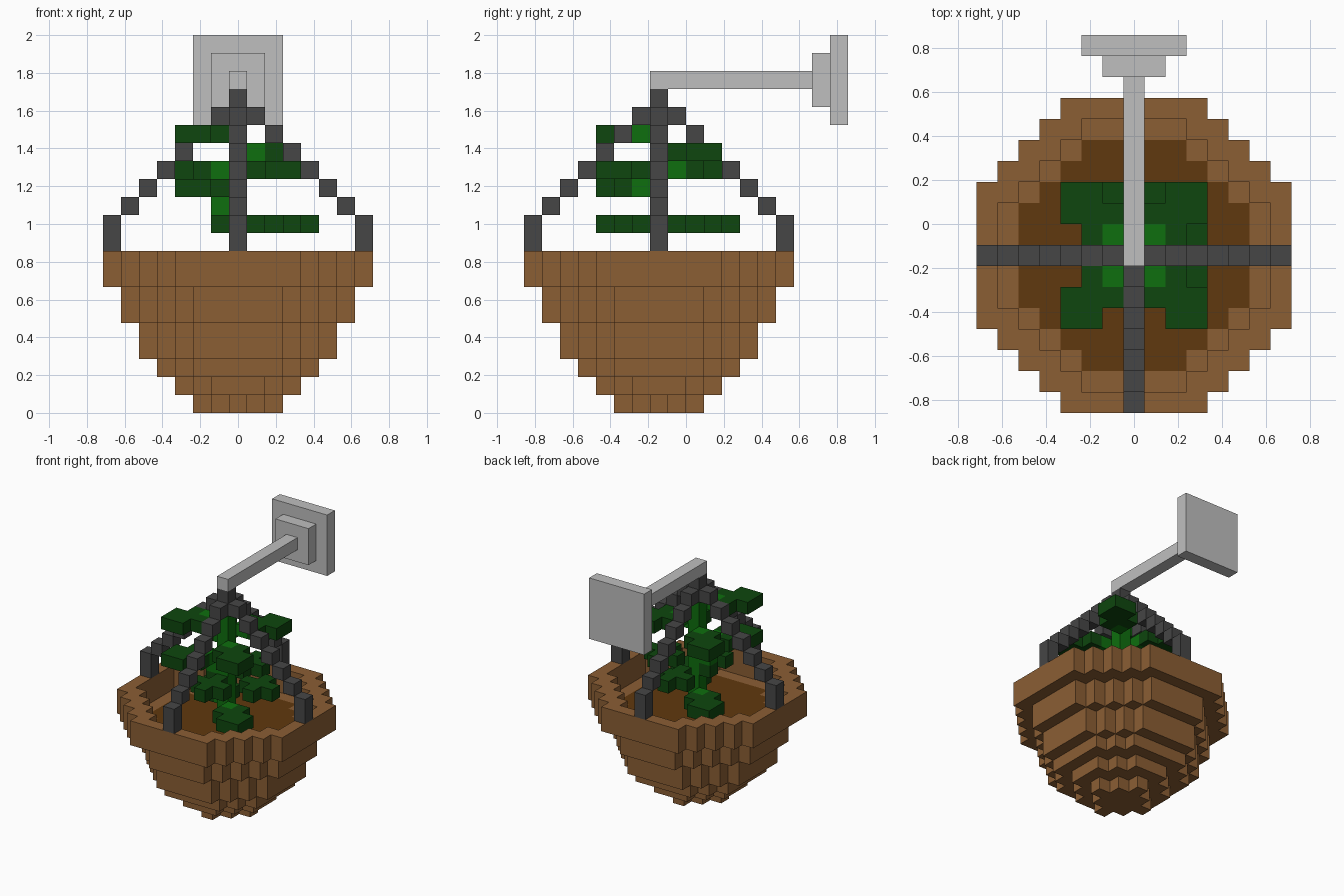
import bpy, bmesh, math
from mathutils import Vector

if "Cube" in bpy.data.objects:
    bpy.data.objects.remove(bpy.data.objects["Cube"], do_unlink=True)

V = 2 / 21            # block size
Y0 = -1.5 * V         # basket axis


def material(name, rgb):
    m = bpy.data.materials.new(name)
    m.use_nodes = True
    m.diffuse_color = (*rgb, 1)
    m.node_tree.nodes["Principled BSDF"].inputs["Base Color"].default_value = (*rgb, 1)
    return m


BROWN = material("basket brown", (0.258, 0.112, 0.034))
SOIL = material("soil brown", (0.117, 0.040, 0.0044))
IRON = material("dark grey", (0.061, 0.061, 0.061))
STEEL = material("light grey", (0.521, 0.521, 0.521))
LEAF = material("dark green", (0.0044, 0.061, 0.0044))
STEM = material("bright green", (0.0044, 0.156, 0.0044))

SIDES = [Vector(d) for d in ((1, 0, 0), (-1, 0, 0), (0, 1, 0), (0, -1, 0), (0, 0, 1), (0, 0, -1))]


def blocks(name, cells, mats, rule=None):
    """Outer skin of a set of grid cells (i, j, k); rule picks a material per cell side."""
    cells = set(cells)
    bm = bmesh.new()
    for c in cells:
        centre = Vector((c[0] * V, Y0 + c[1] * V, (c[2] + 0.5) * V))
        for n in SIDES:
            if (c[0] + int(n.x), c[1] + int(n.y), c[2] + int(n.z)) in cells:
                continue
            u = Vector((n.y, n.z, n.x))
            w = n.cross(u)
            f = bm.faces.new([bm.verts.new(centre + (n + u * a + w * b) * V / 2)
                              for a, b in ((-1, -1), (1, -1), (1, 1), (-1, 1))])
            f.material_index = rule(c, n) if rule else 0
    bmesh.ops.remove_doubles(bm, verts=bm.verts, dist=V / 50)
    bmesh.ops.dissolve_limit(bm, angle_limit=math.radians(1), verts=bm.verts,
                             edges=bm.edges, delimit={'MATERIAL'})
    me = bpy.data.meshes.new(name)
    bm.to_mesh(me)
    bm.free()
    for m in mats:
        me.materials.append(m)
    ob = bpy.data.objects.new(name, me)
    bpy.context.collection.objects.link(ob)
    return ob


def disc(r2, k):
    return {(i, j, k) for i in range(-7, 8) for j in range(-7, 8) if i * i + j * j <= r2}


def box(name, size, centre, mat):
    bpy.ops.mesh.primitive_cube_add(size=1, location=centre)
    ob = bpy.context.object
    ob.name = name
    ob.scale = size
    bpy.ops.object.transform_apply(location=False, rotation=False, scale=True)
    ob.data.materials.append(mat)


# Basket: stacked stepped discs with a raised rim, soil on the recessed top
basket = set()
for k, r2 in enumerate((4, 10, 20, 29, 29, 40, 40)):
    basket |= disc(r2, k)
for k in (7, 8):
    basket |= disc(58, k) - disc(40, k)
blocks("basket", basket, [BROWN, SOIL],
       lambda c, n: int(n.z > 0 and c[2] == 6 and c[0] ** 2 + c[1] ** 2 <= 29))

# Four hanging chains climbing to the hub
chain = [(7, 9), (7, 10)] + [(r, 17 - r) for r in range(6, 0, -1)]
for name, dx, dy in (("left", 1, 0), ("right", -1, 0), ("back", 0, 1), ("front", 0, -1)):
    blocks("chain_" + name, [(dx * r, dy * r, k) for r, k in chain], [IRON])
blocks("chain_hub", [(0, 0, 17)], [IRON])

# Wall bracket
box("bracket_bar", (V, 9 * V, V), (0, Y0 + 4 * V, 18.5 * V), STEEL)
box("bracket_mount", (3 * V, V, 3 * V), (0, Y0 + 9 * V, 18.5 * V), STEEL)
box("bracket_wall_plate", (5 * V, V, 5 * V), (0, Y0 + 10 * V, 18.5 * V), STEEL)

# Diagonal leaf clusters, each with a bright inner corner
for n, (sx, sy, k) in enumerate(((-1, -1, 15), (1, 1, 14), (1, -1, 13), (-1, 1, 13),
                                 (-1, -1, 12), (1, -1, 8), (-1, 1, 8))):
    cells = [(sx * i, sy * j, k) for i in (1, 2, 3) for j in (1, 2, 3) if abs(i - j) < 2]
    blocks(f"leaf_cluster_{n + 1}", cells, [LEAF, STEM],
           lambda c, d: int(abs(c[0]) == 1 and abs(c[1]) == 1))

# Cross-shaped lower leaves
for n, (ci, cj) in enumerate(((3, 0), (0, 3), (0, -2))):
    cells = [(ci + a, cj + b, 10) for a, b in ((0, 0), (1, 0), (-1, 0), (0, 1), (0, -1))]
    blocks(f"cross_leaf_{n + 1}", cells, [LEAF])
blocks("small_leaf", [(-1, 0, 10)], [LEAF])

# Central stem with a side shoot
blocks("stem", [(0, 0, k) for k in range(7, 16)] + [(-1, 0, 11)], [STEM])
